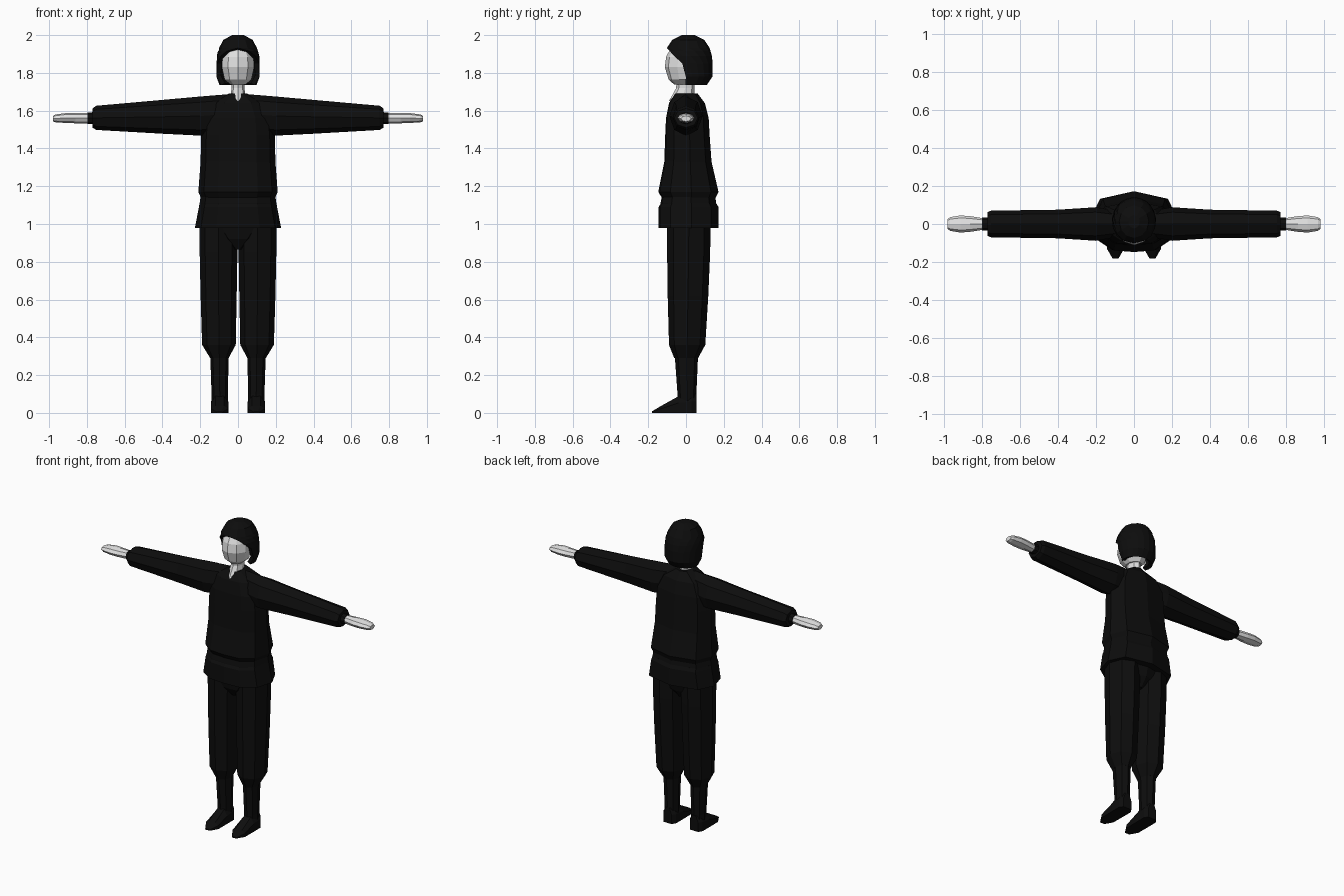
import bpy, bmesh, math
from mathutils import Vector

cube = bpy.data.objects.get("Cube")
if cube:
    bpy.data.objects.remove(cube, do_unlink=True)


def material(name, rgb):
    m = bpy.data.materials.new(name)
    m.use_nodes = True
    c = (*rgb, 1.0)
    m.diffuse_color = c
    b = m.node_tree.nodes["Principled BSDF"]
    b.inputs["Base Color"].default_value = c
    b.inputs["Roughness"].default_value = 0.8
    return m


BLACK = material("black cloth", (0.004, 0.004, 0.004))
HAIR = material("black hair", (0.004, 0.004, 0.004))
SKIN = material("pale skin", (0.75, 0.75, 0.75))


def loft(name, rings, mat, closed=True, caps=True):
    """Skin a list of equal-length point rings with flat faces."""
    bm = bmesh.new()
    vs = [[bm.verts.new(p) for p in r] for r in rings]
    n = len(rings[0])
    for a, b in zip(vs, vs[1:]):
        for i in range(n if closed else n - 1):
            j = (i + 1) % n
            bm.faces.new((a[i], a[j], b[j], b[i]))
    if caps:
        bm.faces.new(vs[0])
        bm.faces.new(vs[-1])
    bmesh.ops.remove_doubles(bm, verts=bm.verts, dist=0.0005)
    bmesh.ops.recalc_face_normals(bm, faces=bm.faces)
    me = bpy.data.meshes.new(name)
    bm.to_mesh(me)
    bm.free()
    me.materials.append(mat)
    ob = bpy.data.objects.new(name, me)
    bpy.context.scene.collection.objects.link(ob)
    return ob


def mirrored(points, side):
    return [[(p[0] * side, p[1], p[2]) for p in r] for r in points]


HALF = [(0, -1), (.5, -.95), (.86, -.6), (1, .1), (.78, .75), (0, 1)]
BODY = HALF + [(-x, y) for x, y in HALF[-2:0:-1]]
OCT = [(math.sin(k * math.pi / 4), -math.cos(k * math.pi / 4)) for k in range(8)]


def ring(z, x0, x1, y0, y1, shape=OCT):
    """Horizontal ring filling the given x and y extents."""
    return [((x0 + x1) / 2 + u * (x1 - x0) / 2,
             (y0 + y1) / 2 + v * (y1 - y0) / 2, z) for u, v in shape]


def stack(rows, shape=OCT):
    return [ring(z, -w, w, y0, y1, shape) for z, w, y0, y1 in rows]


# Jacket, sash and skirted hem
loft("jacket", stack([
    (1.135, .195, -.125, .155), (1.17, .21, -.147, .172), (1.33, .198, -.115, .135),
    (1.47, .195, -.11, .125), (1.56, .185, -.106, .12), (1.64, .14, -.09, .10),
    (1.69, .05, -.06, .062)], BODY), BLACK)
loft("waist_sash", stack([
    (1.08, .205, -.135, .16), (1.11, .203, -.135, .16), (1.145, .198, -.128, .155)], BODY), BLACK)
loft("jacket_skirt", stack([
    (.98, .228, -.145, .172), (1.09, .207, -.145, .172), (1.11, .203, -.133, .16)], BODY), BLACK)
loft("trouser_seat", stack([
    (.865, .02, -.05, .07), (.92, .10, -.085, .115), (.99, .19, -.098, .13)], BODY), BLACK)

# Neck with the open collar point at the front
loft("neck", [
    ring(1.652, -.006, .006, -.09, -.07),
    ring(1.69, -.038, .038, -.068, .045),
    ring(1.72, -.034, .034, -.052, .045),
    ring(1.78, -.036, .036, -.05, .045)], SKIN)

# Head
loft("head", stack([
    (1.738, .042, -.062, .05), (1.765, .075, -.092, .07), (1.83, .09, -.112, .08),
    (1.885, .086, -.105, .085), (1.93, .062, -.082, .07)],
    [(math.sin(k * math.pi / 5), -math.cos(k * math.pi / 5)) for k in range(10)]), SKIN)

# Bobbed hair: rows of (z, half width, centre y, half depth, opening angle)
rows = []
for z, w, cy, d, a in [
        (1.735, .098, .03, .08, 66), (1.78, .115, .02, .12, 80), (1.85, .115, .015, .126, 74),
        (1.89, .113, .012, .125, 53), (1.915, .107, .012, .118, 34), (1.932, .10, .012, .113, 0),
        (1.975, .078, .012, .085, 0), (2.0, .03, .012, .035, 0)]:
    ts = [math.radians(a + (360 - 2 * a) * k / 12) for k in range(13)]
    rows.append([(w * math.sin(t), cy - d * math.cos(t), z) for t in ts])
hair = loft("hair", rows, HAIR, closed=False, caps=False)
bm = bmesh.new()
bm.from_mesh(hair.data)
top = [v for v in bm.verts if v.co.z > 1.99]
top.sort(key=lambda v: math.atan2(v.co.x, v.co.y - .012))
bm.faces.new(top)
bmesh.ops.recalc_face_normals(bm, faces=bm.faces)
crown = max(bm.faces, key=lambda f: f.calc_center_median().z)
crown.normal_update()
if crown.normal.z < 0:
    bmesh.ops.reverse_faces(bm, faces=bm.faces)
bm.to_mesh(hair.data)
bm.free()
thick = hair.modifiers.new("thickness", "SOLIDIFY")
thick.thickness = .024
thick.offset = -1


def arm_ring(x, z0, z1, w):
    """Upright ring across the arm at x."""
    return [(x, u * w, (z0 + z1) / 2 + v * (z1 - z0) / 2) for u, v in OCT]


for side, label in ((1, "left"), (-1, "right")):
    # Sleeve and cuff
    loft(label + "_sleeve", mirrored([
        arm_ring(.04, 1.48, 1.688, .06), arm_ring(.20, 1.468, 1.675, .088),
        arm_ring(.40, 1.478, 1.657, .075), arm_ring(.75, 1.498, 1.626, .07),
        arm_ring(.77, 1.51, 1.612, .062)], side), BLACK)
    loft(label + "_cuff", mirrored([
        arm_ring(.75, 1.527, 1.593, .036), arm_ring(.797, 1.53, 1.59, .034)], side), BLACK)
    # Mitten hand
    loft(label + "_hand", mirrored([
        arm_ring(.79, 1.533, 1.587, .03), arm_ring(.86, 1.533, 1.587, .041),
        arm_ring(.91, 1.535, 1.587, .045), arm_ring(.965, 1.538, 1.58, .036),
        arm_ring(.98, 1.543, 1.572, .026)], side), SKIN)
    # Baggy trouser leg gathered into the boot shaft
    loft(label + "_trouser_leg", mirrored([
        ring(.29, .05, .147, -.062, .064), ring(.36, .012, .19, -.09, .102),
        ring(.62, .007, .198, -.097, .118), ring(.85, .003, .203, -.10, .128),
        ring(1.0, .0, .205, -.10, .13)], side), BLACK)
    loft(label + "_boot_shaft", mirrored([
        ring(.02, .053, .14, -.045, .055), ring(.10, .053, .14, -.045, .055),
        ring(.31, .05, .147, -.06, .064)], side), BLACK)
    # Pointed foot: cross-sections from heel to toe
    foot = []
    for y, w, h in [(.055, .03, .10), (.03, .046, .10), (-.04, .046, .088),
                    (-.13, .045, .038), (-.18, .016, .008)]:
        foot.append([(.097 - w, y, 0), (.097 + w, y, 0), (.097 + w, y, h * .6),
                     (.097 + w * .5, y, h), (.097 - w * .5, y, h), (.097 - w, y, h * .6)])
    loft(label + "_foot", mirrored(foot, side), BLACK)
